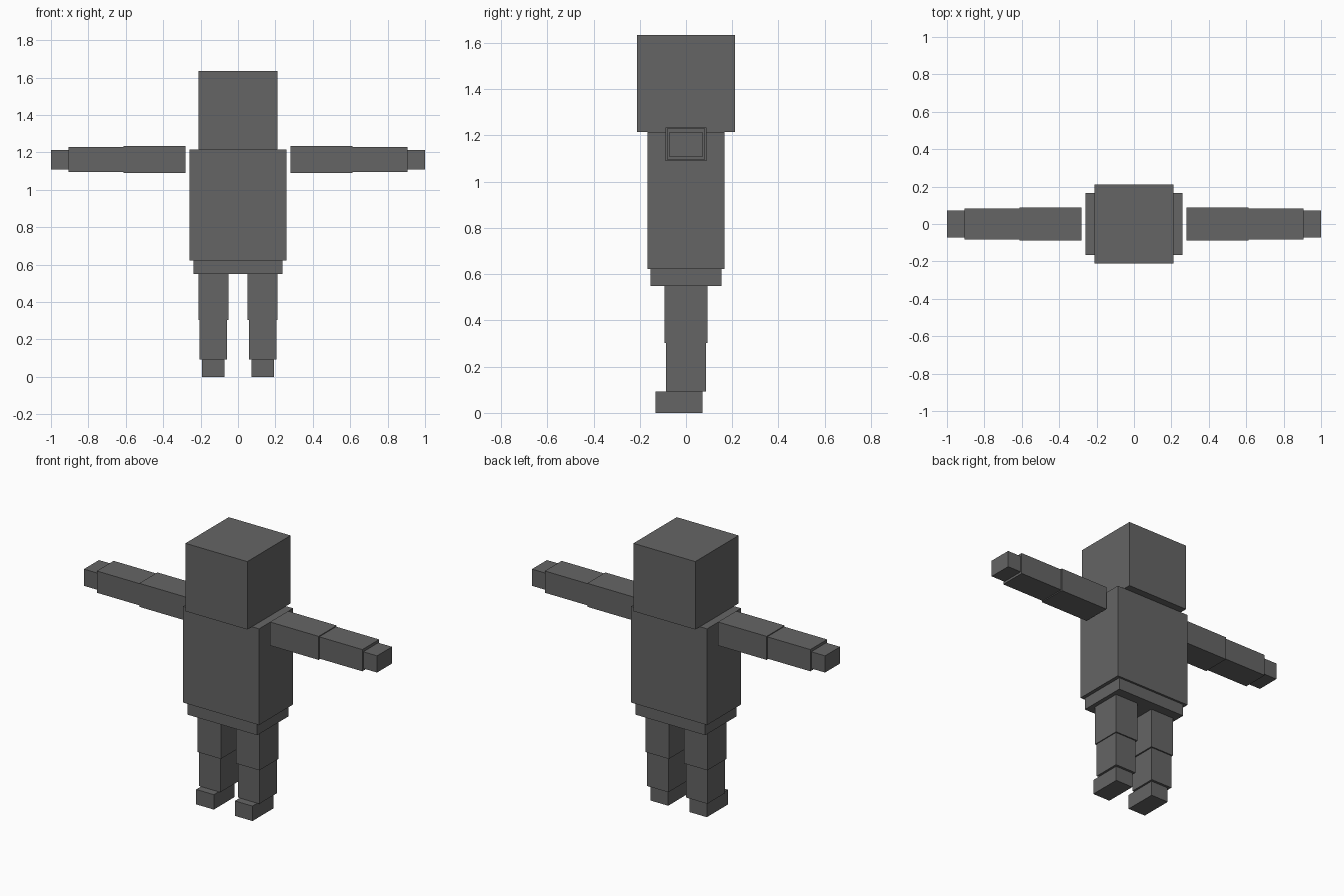
import bpy

grey = bpy.data.materials.new("dark_grey")
grey.diffuse_color = (0.13, 0.13, 0.13, 1)


def box(name, x, y, z):
    """Axis-aligned box from (min, max) ranges."""
    bpy.ops.mesh.primitive_cube_add(size=1)
    ob = bpy.context.object
    ob.name = ob.data.name = name
    for v in ob.data.vertices:
        v.co = [(r[0] + r[1]) / 2 + c * (r[1] - r[0]) for r, c in zip((x, y, z), v.co)]
    ob.data.materials.append(grey)
    return ob


# Head and trunk
box("head", (-0.211, 0.211), (-0.211, 0.211), (1.216, 1.635))
box("torso", (-0.26, 0.26), (-0.166, 0.166), (0.623, 1.216))
box("hips", (-0.238, 0.238), (-0.153, 0.153), (0.549, 0.623))

# Limbs, listed for one side and mirrored
limbs = {
    "upper_arm": ((0.28, 0.612), (-0.088, 0.088), (1.089, 1.234)),
    "forearm": ((0.612, 0.906), (-0.082, 0.082), (1.095, 1.229)),
    "hand": ((0.906, 1.0), (-0.073, 0.073), (1.109, 1.212)),
    "thigh": ((0.051, 0.212), (-0.094, 0.094), (0.303, 0.549)),
    "shin": ((0.06, 0.206), (-0.086, 0.086), (0.092, 0.303)),
    "foot": ((0.072, 0.192), (-0.133, 0.071), (0.0, 0.092)),
}
for part, (x, y, z) in limbs.items():
    box("left_" + part, x, y, z)
    box("right_" + part, (-x[1], -x[0]), y, z)
